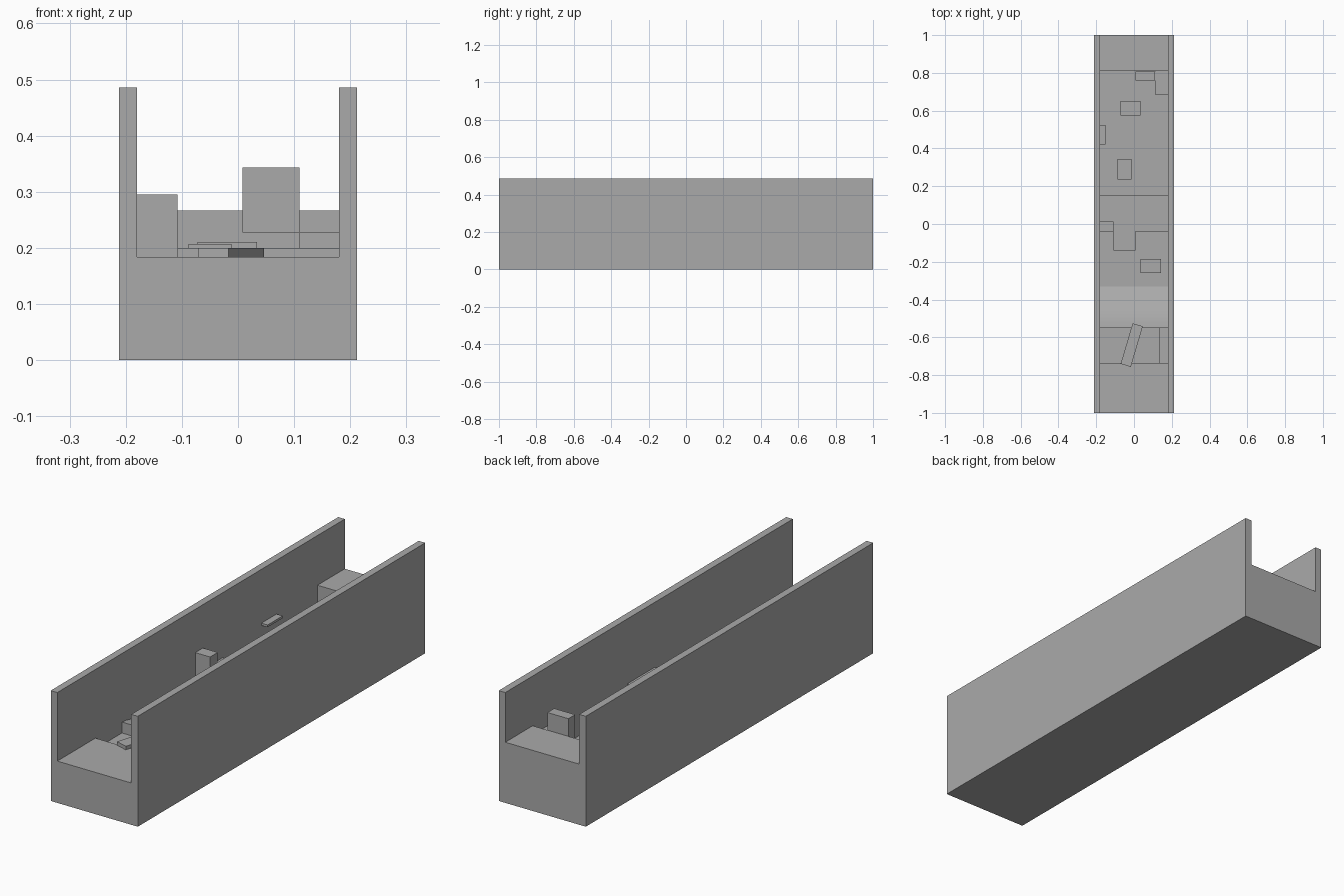
import bpy, bmesh
from mathutils import Matrix, Vector

cube = bpy.data.objects.get("Cube")
if cube:
    bpy.data.objects.remove(cube, do_unlink=True)

stone = bpy.data.materials.new("mid_grey")
stone.use_nodes = True
grey = (0.4, 0.4, 0.4, 1)
stone.diffuse_color = grey
stone.node_tree.nodes["Principled BSDF"].inputs["Base Color"].default_value = grey


def add_object(name, bm):
    bmesh.ops.recalc_face_normals(bm, faces=bm.faces)
    mesh = bpy.data.meshes.new(name)
    bm.to_mesh(mesh)
    bm.free()
    mesh.materials.append(stone)
    obj = bpy.data.objects.new(name, mesh)
    bpy.context.collection.objects.link(obj)
    return obj


def box(name, x, y, z, turn=0.0):
    """Box from (low, high) ranges, optionally turned about z (radians)."""
    bm = bmesh.new()
    bmesh.ops.create_cube(bm, size=1)
    size = [b - a for a, b in (x, y, z)]
    centre = Vector([(a + b) / 2 for a, b in (x, y, z)])
    bm.transform(Matrix.Translation(centre) @ Matrix.Rotation(turn, 4, 'Z')
                 @ Matrix.Diagonal((*size, 1)))
    return add_object(name, bm)


INNER, OUTER, WALL_TOP = 0.18, 0.212, 0.486
LOW, MID = 0.1, 0.2

# Side walls
for side, name in ((1, "left_wall"), (-1, "right_wall")):
    box(name, sorted((side * INNER, side * OUTER)), (-1, 1), (0, WALL_TOP))

# Stepped floor: side profile (y, z) swept across the corridor
profile = [(-1, 0), (-1, 0.184), (-0.735, 0.184), (-0.735, 0.136),
           (-0.55, 0.136), (-0.55, 0.184), (-0.52, 0.181), (-0.49, 0.174),
           (-0.46, 0.163), (-0.33, LOW), (-0.04, LOW), (-0.04, MID),
           (0.15, MID), (0.15, LOW), (0.81, LOW), (0.81, 0.267),
           (1, 0.267), (1, 0)]
bm = bmesh.new()
face = bm.faces.new([bm.verts.new((-INNER, y, z)) for y, z in profile])
swept = bmesh.ops.extrude_face_region(bm, geom=[face])
bmesh.ops.translate(bm, vec=(2 * INNER, 0, 0),
                    verts=[v for v in swept["geom"] if isinstance(v, bmesh.types.BMVert)])
floor = add_object("stepped_floor", bm)

# Round off the crest of the ramp
bpy.context.view_layer.objects.active = floor
floor.select_set(True)
bpy.ops.object.shade_smooth_by_angle(angle=0.3)

# Front pit with side ledge and a skewed plank across it
box("pit_ledge", (0.135, INNER), (-0.735, -0.55), (0.13, 0.16))
box("plank_bridge", (-0.04, 0.016), (-0.753, -0.529), (0.184, MID), turn=-0.287)

# Blocks joined to the middle and rear platforms
box("middle_pier", (-0.108, 0.008), (-0.14, -0.04), (LOW, MID))
box("middle_pillar", (-INNER, -0.108), (-0.04, 0.013), (LOW, 0.295))
box("rear_ledge", (0.11, INNER), (0.685, 0.81), (LOW, 0.227))
box("rear_block", (0.008, 0.11), (0.76, 0.807), (0.227, 0.343))

# Thin stepping slabs over the low sections
slabs = {
    "front_slab": ((0.035, 0.143), (-0.26, -0.185), 0.15),
    "near_slab": ((-0.088, -0.012), (0.235, 0.343), 0.207),
    "wall_slab": ((-0.182, -0.15), (0.42, 0.525), 0.249),
    "far_slab": ((-0.072, 0.034), (0.575, 0.65), 0.21),
}
for name, (x, y, top) in slabs.items():
    box(name, x, y, (top - 0.01, top))
